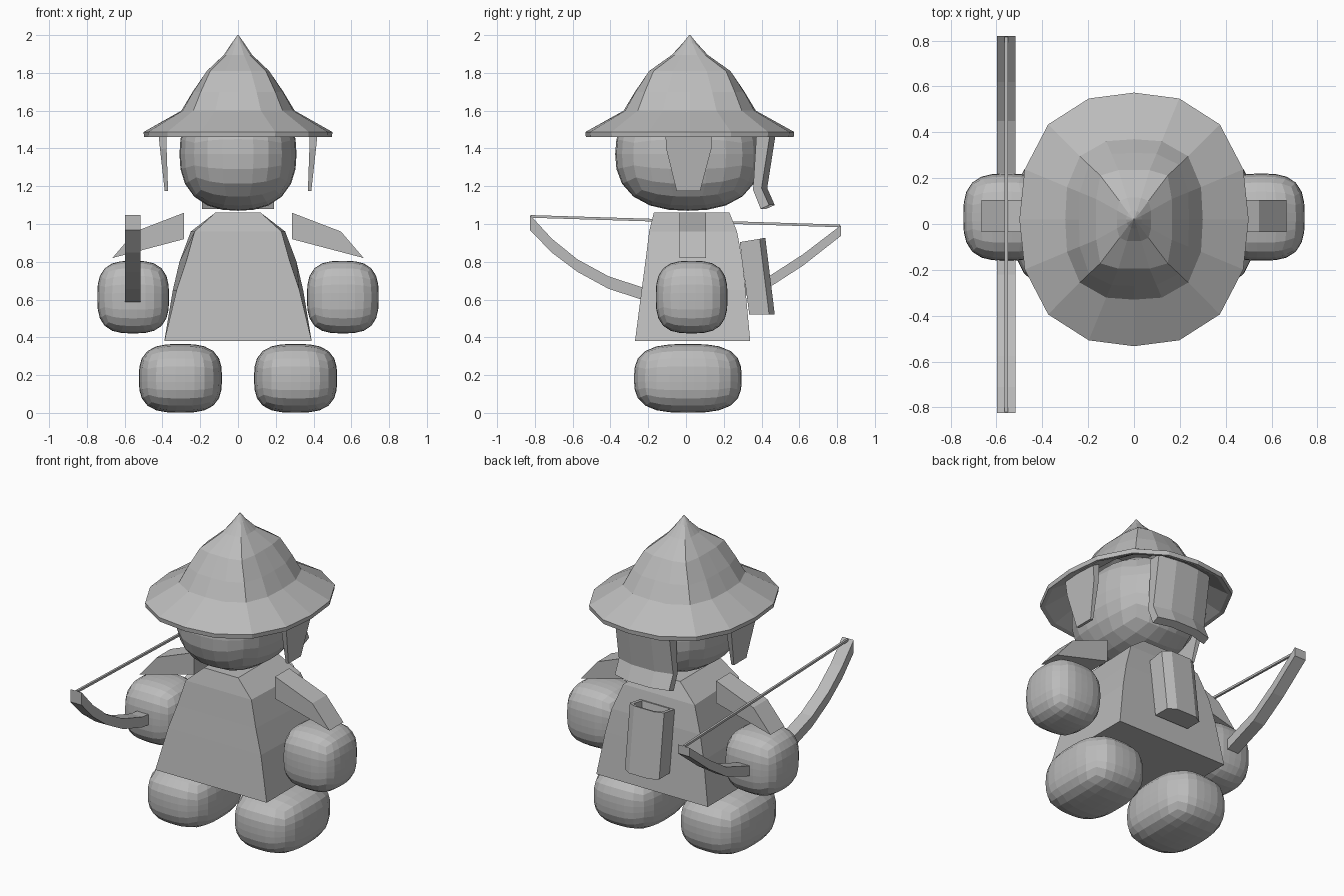
import bpy, bmesh, math
from mathutils import Vector

if "Cube" in bpy.data.objects:
    bpy.data.objects.remove(bpy.data.objects["Cube"])

grey = bpy.data.materials.new("plain grey")
grey.diffuse_color = (0.5, 0.5, 0.5, 1)
grey.use_nodes = True
grey.node_tree.nodes["Principled BSDF"].inputs["Base Color"].default_value = grey.diffuse_color


def finish(name, bm):
    bmesh.ops.recalc_face_normals(bm, faces=bm.faces)
    me = bpy.data.meshes.new(name)
    bm.to_mesh(me)
    bm.free()
    me.materials.append(grey)
    ob = bpy.data.objects.new(name, me)
    bpy.context.collection.objects.link(ob)
    return ob


def loft(name, rings):
    """Skin a list of equal-length point rings, capping both ends."""
    bm = bmesh.new()
    vs = [[bm.verts.new(p) for p in r] for r in rings]
    n = len(vs[0])
    for a, b in zip(vs, vs[1:]):
        for i in range(n):
            j = (i + 1) % n
            bm.faces.new((a[i], a[j], b[j], b[i]))
    bm.faces.new(vs[0][::-1])
    bm.faces.new(vs[-1])
    return finish(name, bm)


def rounded_block(name, centre, half, n, cuts):
    """Gridded cube pushed out to a superellipsoid."""
    bm = bmesh.new()
    bmesh.ops.create_cube(bm, size=2)
    bmesh.ops.subdivide_edges(bm, edges=bm.edges[:], cuts=cuts, use_grid_fill=True)
    for v in bm.verts:
        p = Vector([math.tan(c * math.pi / 4) for c in v.co])
        p /= sum(abs(c) ** n for c in p) ** (1 / n)
        v.co = [centre[i] + p[i] * half[i] for i in range(3)]
    return finish(name, bm)


def oval(hx, hy, z, n, sides=16, cy=0.02):
    pts = []
    for k in range(sides):
        a = 2 * math.pi * k / sides
        c, s = math.cos(a), math.sin(a)
        r = (abs(c) ** n + abs(s) ** n) ** (-1 / n)
        pts.append((hx * c * r, cy + hy * s * r, z))
    return pts


# head
rounded_block("head", (0, 0.01, 1.37), (0.31, 0.385, 0.30), 2.4, 5)

# hat: hollow shell, from the inside out over the brim to the tip
loft("hat", [oval(*r) for r in (
    (0.10, 0.13, 1.79, 4), (0.20, 0.25, 1.70, 3), (0.28, 0.33, 1.575, 3),
    (0.475, 0.525, 1.465, 2.4), (0.497, 0.55, 1.46, 2.4), (0.50, 0.553, 1.487, 2.4),
    (0.30, 0.35, 1.60, 2.9), (0.24, 0.29, 1.70, 3.5), (0.165, 0.215, 1.81, 6),
    (0.075, 0.095, 1.895, 4), (0.035, 0.04, 1.955, 2), (0.003, 0.003, 2.0, 2))])

# tunic: four-sided, rounded in towards the shoulders
loft("tunic", [[(-f, y0, z), (f, y0, z), (b, y1, z), (-b, y1, z)]
               for z, f, b, y0, y1 in (
    (0.38, 0.39, 0.39, -0.27, 0.34), (0.65, 0.325, 0.345, -0.235, 0.315),
    (0.80, 0.275, 0.31, -0.215, 0.30), (0.96, 0.23, 0.25, -0.195, 0.27),
    (1.06, 0.12, 0.12, -0.17, 0.23))])

# paired parts
for side, s in (("left", 1), ("right", -1)):
    rounded_block(side + "_foot", (s * 0.305, 0.01, 0.183), (0.22, 0.285, 0.182), 3.0, 6)
    rounded_block(side + "_hand", (s * 0.555, 0.03, 0.613), (0.19, 0.19, 0.192), 3.0, 6)
    arm = ((0.285, 1.06), (0.545, 0.96), (0.665, 0.82), (0.285, 0.92))
    loft(side + "_sleeve", [[(s * x, y, z) for x, z in arm] for y in (-0.035, 0.105)])
    # side hair, narrowing downwards
    loft(side + "_side_hair", [
        [(s * x0, y0, z), (s * x1, y0, z), (s * x1, y1, z), (s * x0, y1, z)]
        for z, x0, x1, y0, y1 in ((1.51, 0.38, 0.425, -0.11, 0.14),
                                  (1.40, 0.378, 0.413, -0.105, 0.135),
                                  (1.175, 0.37, 0.388, -0.05, 0.075))])

# back hair: bent panel that flicks outwards at the bottom
cols = ((-0.19, -0.03), (-0.08, 0), (0.08, 0), (0.19, -0.03))
loft("back_hair", [
    [(x, y1 + d, z1) for x, d in cols] + [(x, y0 + d, z0) for x, d in cols[::-1]]
    for y0, z0, y1, z1 in ((0.405, 1.51, 0.48, 1.51), (0.385, 1.18, 0.43, 1.19),
                           (0.425, 1.08, 0.47, 1.10))])


# quiver: bevelled box with an open top, leaning out at the bottom
def quiver_ring(y, z, k=1.0, slope=0.17):
    sec = ((-0.12, -0.065), (0.12, -0.065), (0.12, 0.04), (0.07, 0.07),
           (-0.07, 0.07), (-0.12, 0.04))
    return [(x * k, y + d * k, z + slope * d * k) for x, d in sec]


loft("quiver", [quiver_ring(0.40, 0.52, slope=0), quiver_ring(0.35, 0.915),
                quiver_ring(0.35, 0.915, 0.82), quiver_ring(0.36, 0.84, 0.8)])

# bow: curved bar along y, given by centre height and half thickness
bx = -0.557
path = ((-0.825, 1.007, 0.04), (-0.71, 0.885, 0.037), (-0.575, 0.78, 0.033),
        (-0.41, 0.69, 0.033), (-0.22, 0.628, 0.033), (0, 0.602, 0.033),
        (0.22, 0.617, 0.033), (0.45, 0.70, 0.03), (0.62, 0.81, 0.03),
        (0.82, 0.965, 0.028))
loft("bow", [[(bx - 0.04, y, z - t), (bx + 0.04, y, z - t),
              (bx + 0.04, y, z + t), (bx - 0.04, y, z + t)] for y, z, t in path])

# bow string
w = 0.007
loft("bow_string", [[(bx - w, y, z - w), (bx + w, y, z - w),
                     (bx + w, y, z + w), (bx - w, y, z + w)]
                    for y, z in ((-0.82, 1.04), (0.815, 0.99))])
